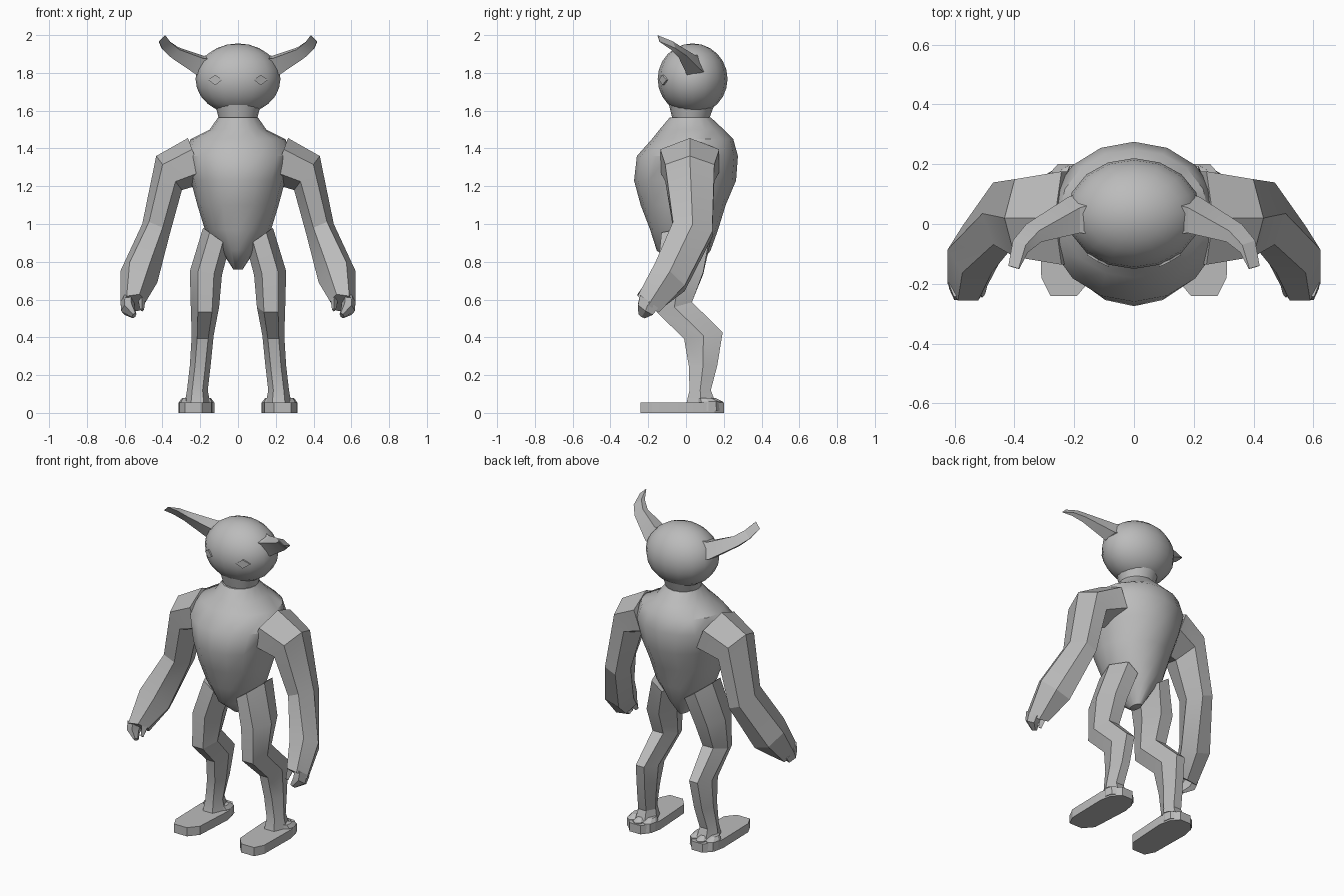
import bpy, bmesh, math
from mathutils import Vector

grey = bpy.data.materials.new("grey")
grey.diffuse_color = (0.5, 0.5, 0.5, 1)


def ring(c, u, v, n=6):
    """Closed section of n points around c, spanned by half-axes u and v."""
    c, u, v = Vector(c), Vector(u), Vector(v)
    return [c + u * math.cos(2 * math.pi * i / n) + v * math.sin(2 * math.pi * i / n)
            for i in range(n)]


def loft(name, rings, mirror=False, smooth=20):
    """Skin sections into a capped solid."""
    bm = bmesh.new()
    rows = [[bm.verts.new(p) for p in r] for r in rings]
    n = len(rows[0])
    for a, b in zip(rows, rows[1:]):
        for i in range(n):
            j = (i + 1) % n
            bm.faces.new((a[i], a[j], b[j], b[i]))
    bm.faces.new(rows[0][::-1])
    bm.faces.new(rows[-1])
    bmesh.ops.recalc_face_normals(bm, faces=bm.faces)
    me = bpy.data.meshes.new(name)
    bm.to_mesh(me)
    bm.free()
    ob = bpy.data.objects.new(name, me)
    bpy.context.collection.objects.link(ob)
    finish(ob, mirror, smooth)
    return ob


def finish(ob, mirror, smooth):
    ob.data.materials.append(grey)
    bpy.ops.object.select_all(action='DESELECT')
    ob.select_set(True)
    bpy.context.view_layer.objects.active = ob
    if smooth:
        bpy.ops.object.shade_smooth_by_angle(angle=math.radians(smooth))
    if mirror:
        ob.modifiers.new("mirror", 'MIRROR')


def level(z, hx, front, back, n=16):
    """Horizontal oval section given its half width, front y and back y."""
    return ring((0, (front + back) / 2, z), (hx, 0, 0), (0, (back - front) / 2, 0), n)


# Torso
loft("torso", [level(*r) for r in (
    (0.76, 0.025, -0.03, 0.06), (0.86, 0.09, -0.155, 0.13), (0.97, 0.175, -0.19, 0.17),
    (1.10, 0.215, -0.24, 0.21), (1.23, 0.25, -0.275, 0.265), (1.36, 0.29, -0.26, 0.275),
    (1.45, 0.25, -0.18, 0.25), (1.50, 0.15, -0.14, 0.20), (1.565, 0.105, -0.085, 0.13))],
    smooth=40)

# Neck
loft("neck", [level(1.55, 0.10, -0.07, 0.12), level(1.63, 0.12, -0.09, 0.15)], smooth=40)

# Head
HX, HY, HZ, CY, CZ = 0.225, 0.185, 0.188, 0.035, 1.768
bpy.ops.mesh.primitive_uv_sphere_add(segments=16, ring_count=12, radius=1, location=(0, CY, CZ))
head = bpy.context.object
head.name = "head"
head.scale = (HX, HY, HZ)
finish(head, False, 40)


# Eyes: thin diamonds following the head's curve
def on_head(x, z, lift):
    k = 1 - (x / HX) ** 2 - ((z - CZ) / HZ) ** 2
    return Vector((x, CY - HY * math.sqrt(k) - lift, z))


diamond = ((0.158, 1.763), (0.12, 1.79), (0.084, 1.763), (0.12, 1.735))
loft("eyes", [[on_head(x, z, d) for x, z in diamond] for d in (-0.002, 0.007)], True, 0)

# Horns
loft("horns", [
    ring((0.16, 0.035, 1.84), (0.02, 0.07, -0.035), (-0.02, 0.03, 0.06), 4),
    ring((0.20, 0.03, 1.84), (0.02, 0.06, -0.035), (-0.02, 0.025, 0.05), 4),
    ring((0.335, -0.03, 1.908), (0.025, 0.03, -0.015), (-0.018, 0.008, 0.028), 4),
    ring((0.38, -0.075, 1.945), (0.025, 0.02, -0.015), (-0.018, 0.005, 0.022), 4),
    ring((0.402, -0.145, 1.982), (0.018, 0.006, -0.016), (-0.016, -0.004, 0.017), 4)], True)

# Arms
loft("arms", [
    ring((0.22, 0.02, 1.335), (0.045, 0, 0.12), (0, 0.18, 0)),
    ring((0.365, 0.02, 1.27), (0.068, 0, 0.09), (0, 0.15, 0)),
    ring((0.435, 0.035, 0.97), (0.072, 0, 0.03), (0, 0.12, -0.03)),
    ring((0.525, -0.085, 0.72), (0.098, 0, 0.03), (0, 0.09, -0.07)),
    ring((0.555, -0.20, 0.58), (0.068, 0, -0.01), (0, 0.065, -0.05))], True)

# Claws: a long outer finger and a short thumb
loft("fingers", [
    ring((0.585, -0.195, 0.59), (0.036, 0, 0), (0, 0.055, -0.04)),
    ring((0.583, -0.215, 0.55), (0.036, 0, -0.01), (0, 0.045, -0.03)),
    ring((0.55, -0.235, 0.515), (0.012, 0, -0.008), (0, 0.02, -0.012))], True)
loft("thumbs", [
    ring((0.51, -0.205, 0.60), (0.02, 0, 0), (0, 0.03, -0.02), 4),
    ring((0.508, -0.235, 0.545), (0.01, 0, 0), (0, 0.012, -0.008), 4)], True)

# Legs
loft("legs", [
    ring((0.115, 0.0, 0.93), (0.07, 0, 0.05), (0, 0.15, 0)),
    ring((0.17, -0.03, 0.74), (0.085, 0, 0.01), (0, 0.14, 0)),
    ring((0.175, -0.062, 0.56), (0.075, 0, 0), (0, 0.108, 0.03)),
    ring((0.187, 0.092, 0.41), (0.058, 0, 0), (0, 0.118, 0.02)),
    ring((0.20, 0.09, 0.25), (0.055, 0, 0), (0, 0.087, 0)),
    ring((0.215, 0.075, 0.12), (0.055, 0, 0), (0, 0.065, 0)),
    ring((0.215, 0.08, 0.05), (0.068, 0, 0), (0, 0.09, 0))], True)

# Feet: flat slabs with chamfered toes and rounded heels
sole = ((0.19, -0.24), (0.28, -0.24), (0.31, -0.18), (0.315, 0.08), (0.30, 0.15), (0.255, 0.2),
        (0.18, 0.2), (0.14, 0.15), (0.125, 0.08), (0.14, -0.18))
loft("feet", [[Vector((x, y, z)) for x, y in sole] for z in (0, 0.055)], True)

# Heel lobes
for i, (x, y) in enumerate(((0.165, 0.12), (0.22, 0.14), (0.275, 0.12))):
    loft(f"heel_lobes_{i + 1}", [
        ring((x, y, 0.01), (0.037, 0, 0), (0, 0.058, 0), 8),
        ring((x, y, 0.06), (0.036, 0, 0), (0, 0.055, 0), 8),
        ring((x, y - 0.02, 0.08), (0.02, 0, 0), (0, 0.035, 0), 8)], True)
